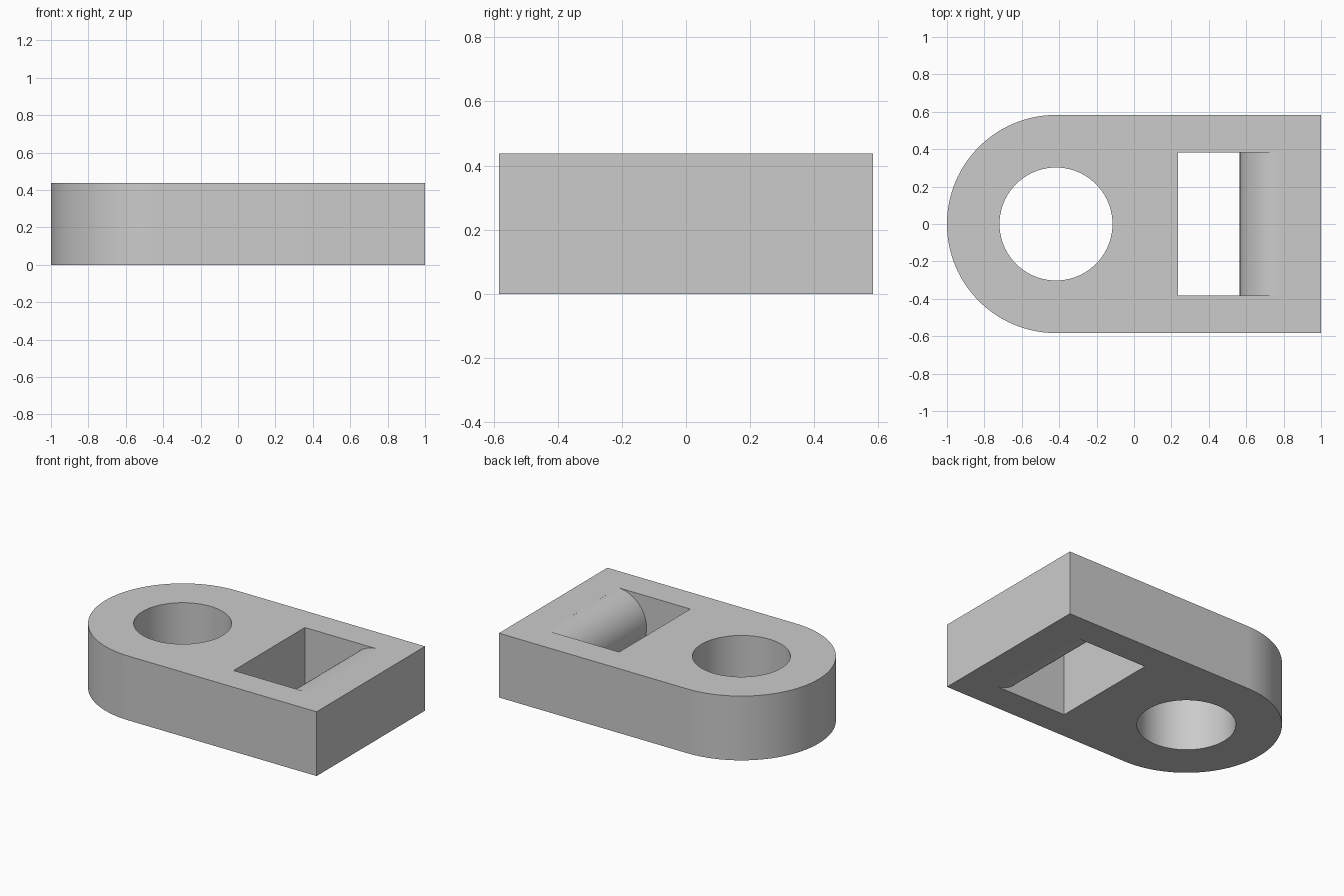
import bpy
import bmesh
from math import sin, cos, radians, pi

if "Cube" in bpy.data.objects:
    bpy.data.objects.remove(bpy.data.objects["Cube"], do_unlink=True)

HEIGHT = 0.4375
HALF_WIDTH = 0.583
ROUND_X = HALF_WIDTH - 1      # centre of the rounded end and of the round hole
HOLE_RADIUS = 0.302
SLOT_X, SLOT_HALF = 0.235, 0.383
ROLL_X = 0.784                # axis of the rounded slot wall
ROLL_R = HEIGHT / 2

grey = bpy.data.materials.new("light_grey")
grey.use_nodes = True
grey.diffuse_color = (0.6, 0.6, 0.6, 1)
grey.node_tree.nodes["Principled BSDF"].inputs["Base Color"].default_value = (0.6, 0.6, 0.6, 1)


def arc(cx, cy, r, start, end, steps):
    angles = [radians(start + (end - start) * i / steps) for i in range(steps + 1)]
    return [(cx + r * cos(a), cy + r * sin(a)) for a in angles]


def prism(name, outline, low, high, place):
    """Extrude a closed outline from low to high; place maps (u, v, depth) to a point."""
    bm = bmesh.new()
    face = bm.faces.new([bm.verts.new(place(u, v, low)) for u, v in outline])
    grown = bmesh.ops.extrude_face_region(bm, geom=[face])["geom"]
    shift = [b - a for a, b in zip(place(0, 0, low), place(0, 0, high))]
    bmesh.ops.translate(bm, verts=[g for g in grown if isinstance(g, bmesh.types.BMVert)], vec=shift)
    bmesh.ops.recalc_face_normals(bm, faces=bm.faces)
    mesh = bpy.data.meshes.new(name)
    bm.to_mesh(mesh)
    bm.free()
    mesh.materials.append(grey)
    obj = bpy.data.objects.new(name, mesh)
    bpy.context.collection.objects.link(obj)
    return obj


def upright(u, v, d):
    return (u, v, d)


def sideways(u, v, d):
    return (u, d, v)


# Link body: square at one end, half round at the other
outline = [(1, -HALF_WIDTH), (1, HALF_WIDTH)] + arc(ROUND_X, 0, HALF_WIDTH, 90, 270, 64)
body = prism("link_body", outline, 0, HEIGHT, upright)

# Cutters: round hole, and slot whose far wall bulges as a half cylinder
hole = prism("hole_cutter", arc(ROUND_X, 0, HOLE_RADIUS, 0, 360, 96)[:-1], -0.1, HEIGHT + 0.1, upright)
roll = arc(ROLL_X, ROLL_R, ROLL_R, 92, 268, 64)
slot_outline = ([(SLOT_X, -0.1), (SLOT_X, HEIGHT + 0.1), (roll[0][0], HEIGHT + 0.1)]
                + roll + [(roll[-1][0], -0.1)])
slot = prism("slot_cutter", slot_outline, -SLOT_HALF, SLOT_HALF, sideways)

bpy.ops.object.select_all(action='DESELECT')
body.select_set(True)
bpy.context.view_layer.objects.active = body
for cutter in (hole, slot):
    cutter.hide_render = True
    cut = body.modifiers.new("cut", 'BOOLEAN')
    cut.operation = 'DIFFERENCE'
    cut.solver = 'EXACT'
    cut.object = cutter
    bpy.ops.object.modifier_apply(modifier=cut.name)
    bpy.data.objects.remove(cutter, do_unlink=True)

bpy.ops.object.shade_smooth_by_angle(angle=pi / 6)
